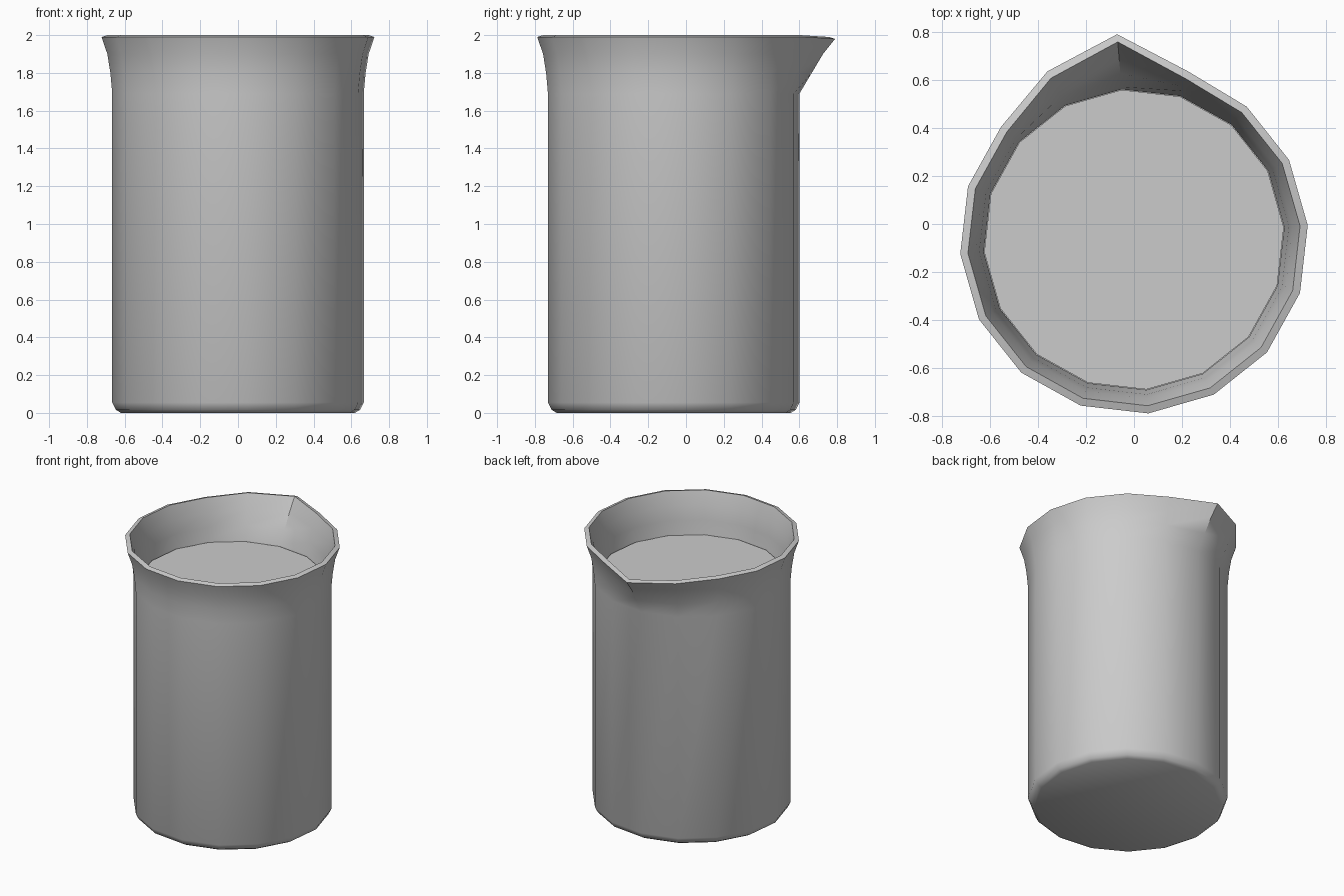
import bpy, bmesh, math

if "Cube" in bpy.data.objects:
    bpy.data.objects.remove(bpy.data.objects["Cube"])

SIDES = 16
CY = -0.065                      # body axis, offset because of the spout
START = math.radians(4.7)
# extra radius at the rim for the spout corner and its neighbours
SPOUT = {3: 0.010, 4: 0.132, 5: 0.062}


def finish(name, bm):
    bmesh.ops.recalc_face_normals(bm, faces=bm.faces)
    mesh = bpy.data.meshes.new(name)
    bm.to_mesh(mesh)
    bm.free()
    obj = bpy.data.objects.new(name, mesh)
    bpy.context.collection.objects.link(obj)
    bpy.ops.object.select_all(action='DESELECT')
    obj.select_set(True)
    bpy.context.view_layer.objects.active = obj
    bpy.ops.object.shade_smooth_by_angle(angle=math.radians(40))
    return obj


def lathe(name, profile):
    """Revolve (radius, z, spout amount) points and cap both ends."""
    bm = bmesh.new()
    rings = []
    for r, z, s in profile:
        ring = []
        for i in range(SIDES):
            a = START + 2 * math.pi * i / SIDES
            rad = r + s * SPOUT.get(i, 0)
            drop = 0.01 * s if i == 4 and z > 1.95 else 0
            ring.append(bm.verts.new((rad * math.cos(a), CY + rad * math.sin(a), z - drop)))
        rings.append(ring)
    for a, b in zip(rings, rings[1:]):
        for i in range(SIDES):
            j = (i + 1) % SIDES
            bm.faces.new((a[i], a[j], b[j], b[i]))
    bm.faces.new(rings[0])
    bm.faces.new(rings[-1])
    return finish(name, bm)


# glass: bevelled foot, straight wall, flared rim with spout, inner wall, floor
lathe("beaker_glass", [
    (0.622, 0.0, 0), (0.648, 0.016, 0), (0.668, 0.055, 0),
    (0.668, 1.69, 0), (0.678, 1.80, 0.42), (0.694, 1.90, 0.75),
    (0.725, 1.99, 1),
    (0.693, 2.0, 1), (0.662, 1.90, 0.72), (0.646, 1.80, 0.36),
    (0.637, 1.71, 0), (0.627, 1.66, 0), (0.627, 0.06, 0)])

# liquid filling the beaker up to the start of the flare
lathe("liquid", [(0.625, 0.07, 0), (0.625, 1.70, 0)])
